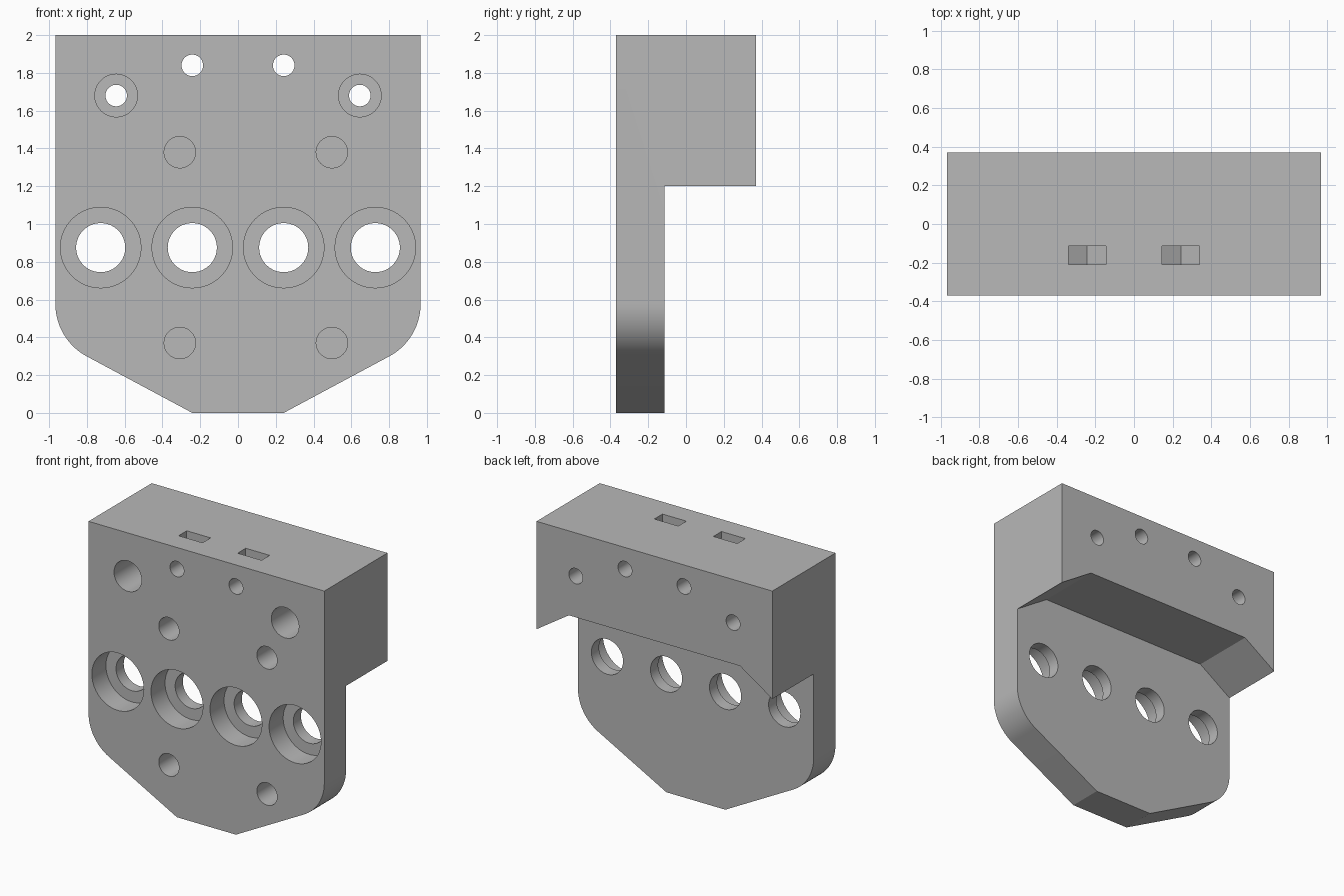
import bpy, bmesh, math
from mathutils import Vector

default = bpy.data.objects.get("Cube")
if default:
    bpy.data.objects.remove(default, do_unlink=True)

grey = bpy.data.materials.new("plain grey")
grey.use_nodes = True
colour = (0.48, 0.48, 0.48, 1)
grey.diffuse_color = colour
grey.node_tree.nodes["Principled BSDF"].inputs["Base Color"].default_value = colour

W, D, H = 0.967, 0.37, 2.0        # half width, half depth, height
PLATE_BACK = -0.115


def prism(name, outline, y0, y1):
    """Extrude an (x, z) outline from y0 to y1."""
    bm = bmesh.new()
    face = bm.faces.new([bm.verts.new((x, y0, z)) for x, z in outline])
    grown = bmesh.ops.extrude_face_region(bm, geom=[face])["geom"]
    moved = [v for v in grown if isinstance(v, bmesh.types.BMVert)]
    bmesh.ops.translate(bm, verts=moved, vec=(0, y1 - y0, 0))
    bmesh.ops.recalc_face_normals(bm, faces=bm.faces)
    mesh = bpy.data.meshes.new(name)
    bm.to_mesh(mesh)
    bm.free()
    mesh.materials.append(grey)
    obj = bpy.data.objects.new(name, mesh)
    bpy.context.collection.objects.link(obj)
    return obj


def mirrored(half):
    """Complete an outline given for its +x half."""
    return half + [(-x, z) for x, z in reversed(half)]


def circle(x, z, r, n=64):
    return [(x + r * math.cos(math.tau * i / n), z + r * math.sin(math.tau * i / n))
            for i in range(n)]


def cut(outline, y0, y1):
    cutter = prism("cutter", outline, y0, y1)
    cutter.hide_render = True
    mod = body.modifiers.new("cut", "BOOLEAN")
    mod.operation, mod.solver, mod.object = "DIFFERENCE", "EXACT", cutter
    bpy.ops.object.modifier_apply(modifier=mod.name)
    bpy.data.objects.remove(cutter, do_unlink=True)


def drill(x, z, r, depth=None):
    """Round hole from the front; goes right through without a depth."""
    cut(circle(x, z, r), -D - 0.1, D + 0.1 if depth is None else depth - D)


# Body outline: tapered foot with rounded shoulders
foot, slope, radius = 0.242, math.atan2(0.3, 0.56), 0.315
centre = Vector((W - radius, 0))
corner_z = (W - foot) * math.tan(slope)
centre.y = corner_z + radius * math.tan((math.pi / 2 - slope) / 2)
steps = 16
half = [(foot, 0)]
for i in range(steps + 1):
    a = (slope - math.pi / 2) * (1 - i / steps)
    half.append((centre.x + radius * math.cos(a), centre.y + radius * math.sin(a)))
half.append((W, H))
body = prism("mounting_block", mirrored(half), -D, D)
bpy.context.view_layer.objects.active = body
body.select_set(True)

# Open space behind the plate, with a raised ceiling and sloping ends
cut(mirrored([(1.232, -0.2), (1.232, 1.026), (0.702, 1.374)]), PLATE_BACK, D + 0.1)

# Row of large counterbored holes
for x in (-0.727, -0.242, 0.242, 0.727):
    drill(x, 0.875, 0.213, 0.165)
    drill(x, 0.875, 0.13)

# Screw holes through the upper block
for side in (-1, 1):
    drill(side * 0.645, 1.68, 0.113, 0.42)
    drill(side * 0.645, 1.68, 0.057)
    drill(side * 0.242, 1.84, 0.057)

# Blind dowel holes
for x in (-0.308, 0.497):
    for z in (0.37, 1.38):
        drill(x, z, 0.083, 0.2)

# Nut slots open at the top, with pointed floors
for x in (-0.242, 0.242):
    cut([(x - 0.098, 2.1), (x - 0.098, 1.784), (x, 1.727),
         (x + 0.098, 1.784), (x + 0.098, 2.1)], -0.21, PLATE_BACK)

bpy.ops.object.shade_smooth_by_angle(angle=math.radians(25))
